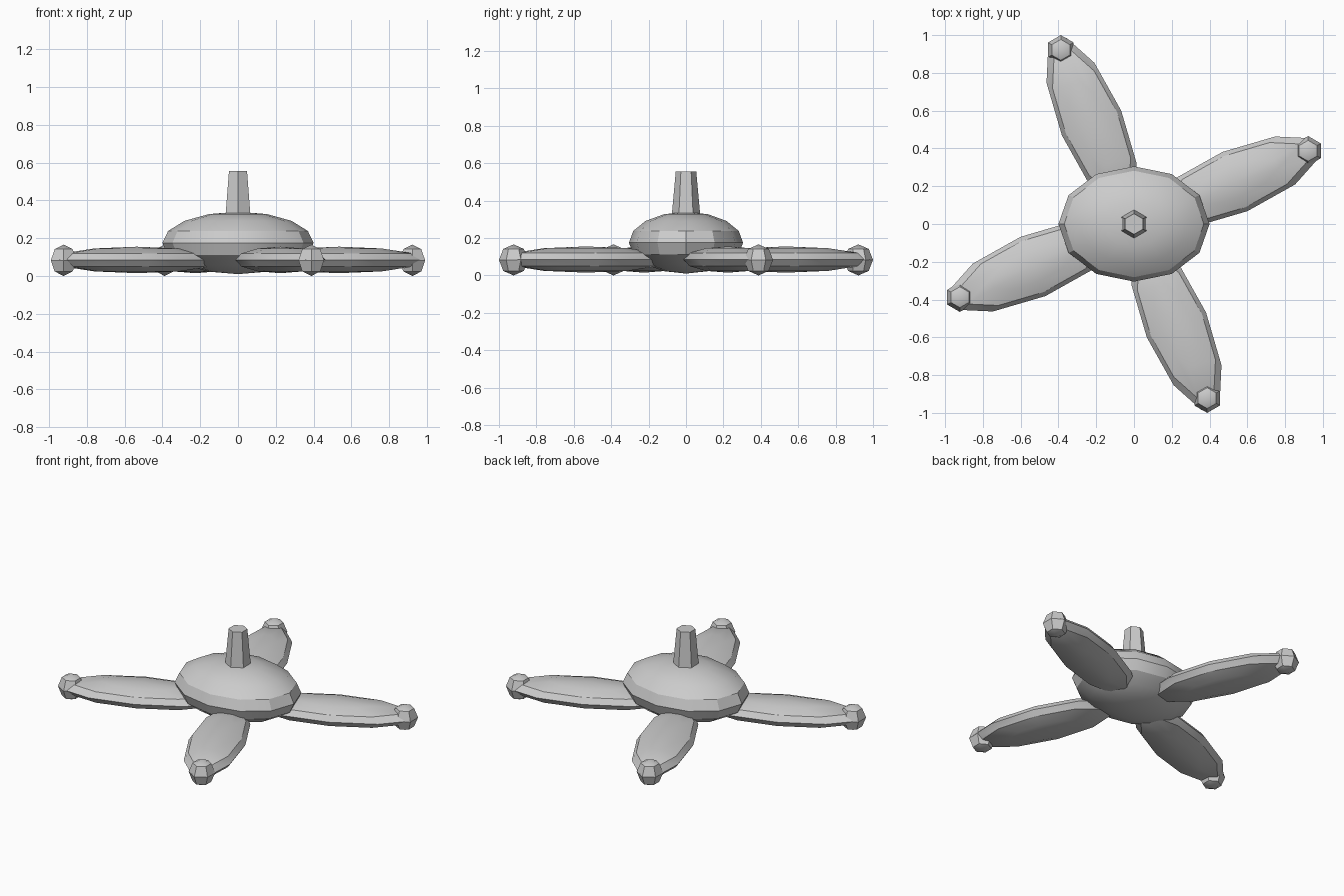
import bpy
from math import radians, cos, sin

cube = bpy.data.objects.get("Cube")
if cube:
    bpy.data.objects.remove(cube, do_unlink=True)

grey = bpy.data.materials.new("plain_grey")
grey.use_nodes = True
colour = (0.6, 0.6, 0.6, 1)
grey.diffuse_color = colour
grey.node_tree.nodes["Principled BSDF"].inputs["Base Color"].default_value = colour


def finish(name):
    ob = bpy.context.object
    ob.name = name
    ob.data.materials.append(grey)
    bpy.ops.object.transform_apply(location=False, rotation=False, scale=True)
    bpy.ops.object.shade_smooth_by_angle(angle=radians(30))
    return ob


def ellipsoid(name, centre, radii, segments, rings, turn=0):
    bpy.ops.mesh.primitive_uv_sphere_add(segments=segments, ring_count=rings, radius=1,
                                         location=centre, rotation=(0, 0, turn))
    bpy.context.object.scale = radii
    return finish(name)


# Central hub
ellipsoid("hub", (0, 0, 0.175), (0.4, 0.305, 0.165), 12, 8)

# Tapered six-sided mast on the hub
bpy.ops.mesh.primitive_cone_add(vertices=6, radius1=0.077, radius2=0.055,
                                depth=0.245, location=(0, 0, 0.4325))
finish("mast")

# Four flattened blades, each with a faceted tip ball
for i in range(4):
    turn = radians(22.8 + 90 * i)
    c, s = cos(turn), sin(turn)
    ellipsoid(f"blade_{i + 1}", (0.58 * c, 0.58 * s, 0.085), (0.49, 0.17, 0.07), 10, 6, turn)
    ellipsoid(f"tip_ball_{i + 1}", (c, s, 0.083), (0.078, 0.078, 0.083), 6, 4)
